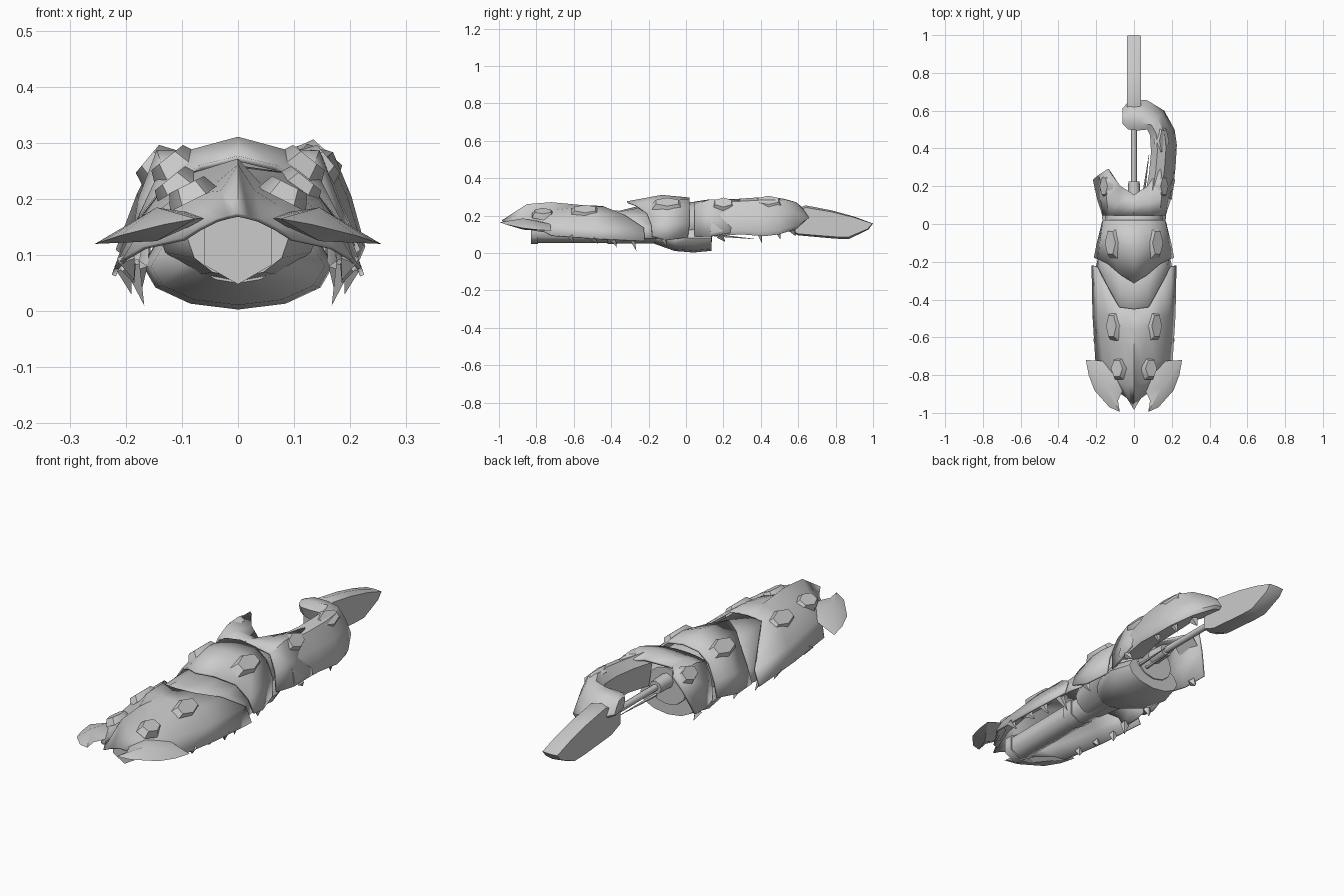
import bpy, bmesh, math
from mathutils import Vector, Matrix

if "Cube" in bpy.data.objects:
    bpy.data.objects.remove(bpy.data.objects["Cube"])

grey = bpy.data.materials.new("plain_grey")
grey.diffuse_color = (0.6, 0.6, 0.6, 1)
grey.use_nodes = True
grey.node_tree.nodes["Principled BSDF"].inputs["Base Color"].default_value = grey.diffuse_color


def finish(name, bm, angle=40, thick=0):
    """Turn a bmesh into a shaded object; optional shell thickness."""
    bmesh.ops.remove_doubles(bm, verts=bm.verts[:], dist=0.0005)
    bmesh.ops.recalc_face_normals(bm, faces=bm.faces[:])
    if thick:  # open shells must face up before they are thickened
        if sum(f.normal.z * f.calc_area() for f in bm.faces) < 0:
            bmesh.ops.reverse_faces(bm, faces=bm.faces[:])
    me = bpy.data.meshes.new(name)
    bm.to_mesh(me)
    bm.free()
    ob = bpy.data.objects.new(name, me)
    bpy.context.collection.objects.link(ob)
    me.materials.append(grey)
    if thick:
        mod = ob.modifiers.new("shell", 'SOLIDIFY')
        mod.thickness = thick
        mod.offset = -1
    bpy.ops.object.select_all(action='DESELECT')
    ob.select_set(True)
    bpy.context.view_layer.objects.active = ob
    bpy.ops.object.shade_smooth_by_angle(angle=math.radians(angle))
    return ob


def loft(name, rows, closed=False, angle=40, thick=0):
    """Skin a list of equal-length point rows; closed rows are capped."""
    bm = bmesh.new()
    vs = [[bm.verts.new(p) for p in r] for r in rows]
    n = len(rows[0])
    for a, b in zip(vs, vs[1:]):
        for i in range(n if closed else n - 1):
            j = (i + 1) % n
            bm.faces.new((a[i], a[j], b[j], b[i]))
    if closed:
        bm.faces.new(vs[0])
        bm.faces.new(vs[-1])
    return finish(name, bm, angle, thick)


def both(half):
    """Mirror a row that runs from the ridge to the right edge."""
    return [(-x, y, z) for x, y, z in half[:0:-1]] + list(half)


def cone(name, a, b, r1, r2, sides, angle=40):
    """Cylinder or cone from point a to point b."""
    a, b = Vector(a), Vector(b)
    bm = bmesh.new()
    bmesh.ops.create_cone(bm, cap_ends=True, segments=sides, radius1=r1,
                          radius2=r2, depth=(b - a).length)
    rot = (b - a).to_track_quat('Z', 'Y').to_matrix().to_4x4()
    bm.transform(Matrix.Translation((a + b) / 2) @ rot)
    return finish(name, bm, angle)


def bump(name, pos, normal, length, width, height=0.03):
    """Raised six-sided scale, long along y, facing along normal."""
    n = Vector(normal).normalized()
    t = (Vector((0, 1, 0)) - n * n.y).normalized()
    s = t.cross(n)
    bm = bmesh.new()
    bmesh.ops.create_cone(bm, cap_ends=True, segments=6, radius1=1, radius2=0.72, depth=1)
    m = Matrix((t * length, s * width, n * height)).transposed().to_4x4()
    bm.transform(Matrix.Translation(pos) @ m)
    return finish(name, bm, 50)


# front hood: open shell with a sharp centre ridge and swept rear corners
loft("front_hood", [both(r) for r in (
    [(0, -.45, .252), (.08, -.44, .25), (.145, -.33, .205), (.20, -.225, .135), (.225, -.22, .065)],
    [(0, -.56, .257), (.08, -.55, .247), (.14, -.50, .21), (.19, -.48, .14), (.22, -.48, .078)],
    [(0, -.72, .272), (.04, -.72, .228), (.11, -.72, .205), (.165, -.72, .16), (.205, -.72, .095)],
    [(0, -.85, .262), (.03, -.85, .215), (.07, -.84, .19), (.12, -.80, .155), (.17, -.76, .115)],
    [(0, -.985, .175), (.02, -.95, .17), (.04, -.92, .165), (.07, -.90, .15), (.10, -.86, .13)],
)], thick=.008, angle=30)

# neck arch that closes the gap between hood and middle shell
loft("neck", [both(r) for r in (
    [(0, -.50, .235), (.08, -.49, .23), (.135, -.40, .19), (.185, -.32, .13), (.20, -.30, .08)],
    [(0, -.36, .225), (.07, -.34, .225), (.135, -.28, .195), (.18, -.23, .135), (.20, -.22, .08)],
    [(0, -.22, .26), (.07, -.20, .25), (.135, -.17, .21), (.175, -.15, .14), (.185, -.15, .08)],
)], thick=.008, angle=40)

# crescent jaw blades beside the nose
rim = [(.255, -.72, .12), (.16, -.725, .155), (.08, -.80, .175), (.055, -.87, .165), (.085, -.935, .165),
       (.075, -.995, .165), (.13, -.97, .155), (.21, -.88, .135), (.24, -.80, .125)]
for s, side in ((1, "right"), (-1, "left")):
    bm = bmesh.new()
    ring = [bm.verts.new((s * x, y, z)) for x, y, z in rim]
    top = bm.verts.new((s * .145, -.87, .185))
    low = bm.verts.new((s * .145, -.87, .125))
    for a, b in zip(ring, ring[1:] + ring[:1]):
        bm.faces.new((a, b, top))
        bm.faces.new((b, a, low))
    finish("jaw_blade_" + side, bm, 25)

# middle shell with a pointed front edge
loft("middle_shell", [both(r) for r in (
    [(0, .02, .297), (.08, .02, .285), (.135, .02, .24), (.165, .02, .16), (.17, .01, .085)],
    [(0, -.13, .311), (.085, -.10, .288), (.145, -.10, .24), (.182, -.10, .16), (.197, -.10, .07)],
    [(0, -.315, .277), (.07, -.27, .26), (.14, -.21, .215), (.19, -.185, .15), (.213, -.18, .09)],
)], thick=.01, angle=45)


def oval(y, w, lo, hi, n=12):
    c, h = (lo + hi) / 2, (hi - lo) / 2
    return [(w * math.cos(k * math.tau / n), y, c + h * math.sin(k * math.tau / n))
            for k in range(n)]


# inner core and belly
loft("core", [oval(-.30, .09, .06, .20), oval(-.1, .15, .05, .27),
              oval(.06, .15, .05, .275), oval(.14, .10, .06, .23)], True, 50)
loft("belly", [oval(-.17, .08, .05, .15), oval(-.06, .155, .011, .15), oval(.04, .17, .003, .16),
               oval(.135, .14, .012, .15)], True, 50)

# six-sided barrel with end and middle rings
cone("barrel", (0, -.81, .115), (0, -.08, .115), .06, .064, 6, 65)
for i, (y0, y1) in enumerate(((-.83, -.79), (-.42, -.37))):
    cone("barrel_ring_%d" % i, (0, y0, .117), (0, y1, .117), .069, .069, 6, 65)

# rear housing with a notched back edge
loft("rear_housing", [both(r) for r in (
    [(0, .045, .275), (.08, .045, .272), (.135, .045, .26), (.165, .045, .18), (.168, .045, .09)],
    [(0, .10, .272), (.08, .11, .285), (.145, .13, .287), (.178, .13, .20), (.195, .13, .09)],
    [(0, .155, .25), (.07, .20, .275), (.14, .29, .288), (.18, .265, .21), (.218, .235, .11)],
)], thick=.012, angle=40)

# hooked arm: inner and outer plan points with bottom and top heights
hook = [((.06, .16), (.20, .13), .09, .285), ((.08, .27), (.22, .30), .10, .29),
        ((.09, .38), (.227, .42), .09, .298), ((.085, .47), (.215, .50), .10, .298),
        ((.07, .50), (.16, .60), .13, .29), ((.02, .495), (.07, .655), .175, .28),
        ((-.03, .50), (-.02, .66), .19, .275), ((-.06, .53), (-.062, .61), .20, .265)]
rows = []
for (ix, iy), (ox, oy), lo, hi in hook:
    rows.append([(ix + (ox - ix) * t, iy + (oy - iy) * t, lo + (hi - lo) * h)
                 for t, h in ((.15, .2), (0, .8), (.25, 1), (.58, .93), (.82, .55), (1, .12), (.92, 0))])
loft("hook_arm", rows, True, 45)

# tail blade: side profile with flat flanks and a raised centre spine
prof = [(.53, .215), (.64, .255), (.78, .228), (.90, .195), (1.0, .158),
        (.975, .125), (.87, .075), (.80, .077), (.60, .095), (.53, .125)]
cy, cz = .76, .16
inner = [(cy + (y - cy) * .985, cz + (z - cz) * .88) for y, z in prof]
loft("tail_blade", [[(-.038, y, z) for y, z in inner], [(0, y, z) for y, z in prof],
                    [(.038, y, z) for y, z in inner]], True, 30)
cone("tail_rod", (0, .12, .17), (0, .55, .17), .015, .015, 8, 50)
cone("rod_socket", (0, .12, .17), (0, .225, .17), .035, .03, 8, 50)

# mirrored raised scales and underside spikes
scales = [(.085, -.765, .212, .5, .068, .048), (.112, -.54, .225, .8, .09, .048),
          (.117, -.10, .262, .8, .095, .05), (.15, .20, .262, 1.2, .07, .045)]
spikes = [((.20, -.62, .095), (.185, -.60, .055)), ((.20, -.50, .085), (.185, -.47, .05)),
          ((.205, -.39, .08), (.19, -.37, .03)), ((.19, -.29, .085), (.167, -.265, .01)),
          ((.18, -.12, .08), (.172, -.10, .035)), ((.19, .18, .095), (.185, .21, .06))]
for s, side in ((1, "right"), (-1, "left")):
    for i, (x, y, z, lean, ln, w) in enumerate(scales):
        bump("scale_%s_%d" % (side, i), (s * x, y, z), (s * lean, 0, 1), ln, w)
    for i, (a, b) in enumerate(spikes):
        cone("spike_%s_%d" % (side, i), (s * a[0], a[1], a[2]), (s * b[0], b[1], b[2]),
             .02, 0, 4, 20)

# extra scale, spikes and thin prongs on the hooked arm
bump("arm_scale", (.15, .44, .272), (.9, 0, 1), .088, .048)
for i, (x, y) in enumerate(((.20, .39), (.18, .49), (.13, .57))):
    cone("arm_spike_%d" % i, (x, y, .125), (x - .01, y + .015, .055 + .018 * i), .022, 0, 4, 20)
for i, x in enumerate((.05, .09)):
    cone("prong_%d" % i, (x, .15, .095), (x + .03, .37, .075), .008, .001, 5)
